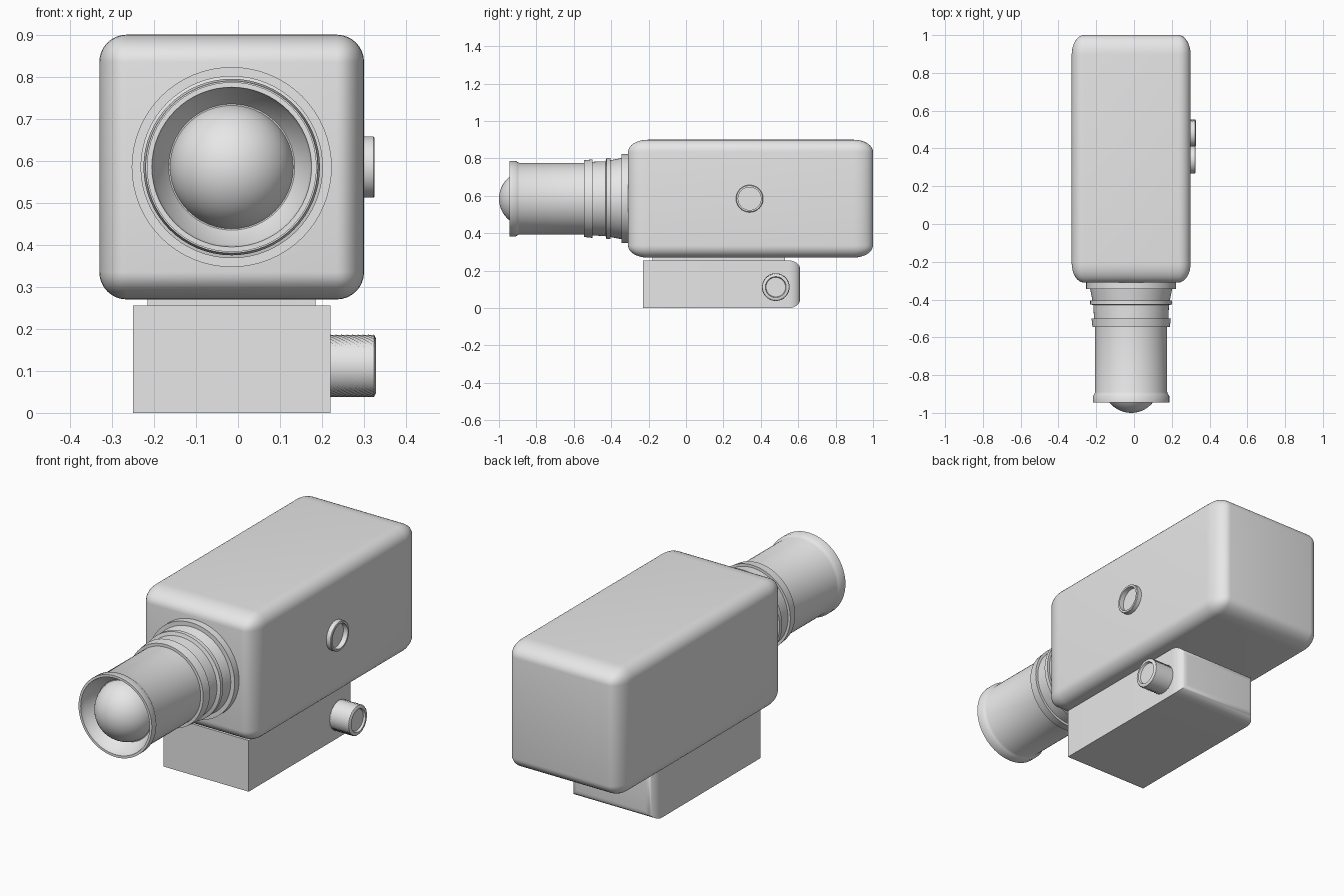
import bpy, bmesh, math
from mathutils import Matrix

if "Cube" in bpy.data.objects:
    bpy.data.objects.remove(bpy.data.objects["Cube"])

grey = bpy.data.materials.new("light grey")
grey.diffuse_color = (0.8, 0.8, 0.8, 1)
grey.use_nodes = True
grey.node_tree.nodes["Principled BSDF"].inputs["Base Color"].default_value = grey.diffuse_color


def finish(name, bm, angle=40):
    bmesh.ops.recalc_face_normals(bm, faces=bm.faces)
    me = bpy.data.meshes.new(name)
    bm.to_mesh(me)
    bm.free()
    me.materials.append(grey)
    ob = bpy.data.objects.new(name, me)
    bpy.context.collection.objects.link(ob)
    bpy.ops.object.select_all(action='DESELECT')
    ob.select_set(True)
    bpy.context.view_layer.objects.active = ob
    bpy.ops.object.shade_smooth_by_angle(angle=math.radians(angle))
    return ob


def box(name, lo, hi, bevel=0, pick=lambda e: True, stretch=1):
    """Box with rounded picked edges; stretch lengthens the rounding along y."""
    bm = bmesh.new()
    bmesh.ops.create_cube(bm, size=1)
    size = [h - l for l, h in zip(lo, hi)]
    bmesh.ops.scale(bm, vec=(size[0], size[1] / stretch, size[2]), verts=bm.verts)
    if bevel:
        bmesh.ops.bevel(bm, geom=[e for e in bm.edges if pick(e)], offset=bevel,
                        segments=8, profile=0.5, affect='EDGES')
    bmesh.ops.scale(bm, vec=(1, stretch, 1), verts=bm.verts)
    bmesh.ops.translate(bm, vec=[(l + h) / 2 for l, h in zip(lo, hi)], verts=bm.verts)
    return finish(name, bm)


def lathe(name, profile, centre, axis='Y', seg=64, closed=False, knurl=None):
    """Revolve (radius, position) points about the y or x axis."""
    bm = bmesh.new()
    rings = []
    for i, (r, p) in enumerate(profile):
        ring = []
        for k in range(1 if r == 0 else seg):
            a = 2 * math.pi * k / seg
            rr = r - (knurl(i, k) if knurl else 0)
            u, w = rr * math.cos(a), rr * math.sin(a)
            ring.append(bm.verts.new((u, p, w) if axis == 'Y' else (p, u, w)))
        rings.append(ring)
    pairs = list(zip(rings, rings[1:])) + ([(rings[-1], rings[0])] if closed else [])
    for a, b in pairs:
        for k in range(seg):
            n = (k + 1) % seg
            if len(a) == 1:
                bm.faces.new((a[0], b[k], b[n]))
            elif len(b) == 1:
                bm.faces.new((a[k], a[n], b[0]))
            else:
                bm.faces.new((a[k], a[n], b[n], b[k]))
    bmesh.ops.translate(bm, vec=centre, verts=bm.verts)
    return finish(name, bm)


# Camera body with elongated rounding along its length
box("camera_body", (-0.33, -0.31, 0.27), (0.30, 1.0, 0.90), 0.065, stretch=1.6)

# Mount plate and base, rounded only around the rear face
box("mount_plate", (-0.215, -0.18, 0.24), (0.185, 0.53, 0.28))
box("mount_base", (-0.25, -0.23, 0.0), (0.22, 0.61, 0.255), 0.045,
    pick=lambda e: all(v.co.y > 0 for v in e.verts), stretch=1.4)

# Lens barrel: flange, stepped rings, tube and flared lip with a funnel front
lathe("lens_barrel", [
    (0, -0.28), (0.238, -0.28), (0.238, -0.345), (0.217, -0.345), (0.205, -0.405),
    (0.217, -0.405), (0.217, -0.425), (0.2, -0.43), (0.197, -0.5),
    (0.21, -0.5), (0.205, -0.545), (0.191, -0.545), (0.191, -0.89),
    (0.195, -0.9), (0.202, -0.91), (0.202, -0.945), (0.19, -0.945),
    (0.185, -0.92), (0.15, -0.87), (0, -0.87)], (-0.015, 0, 0.585))

# Glass dome
bm = bmesh.new()
bmesh.ops.create_uvsphere(bm, u_segments=48, v_segments=24, radius=0.148,
                          matrix=Matrix.Translation((-0.015, -0.852, 0.585))
                          @ Matrix.Rotation(math.pi / 2, 4, 'X'))
finish("lens_glass", bm)

# Raised ring on the right side
lathe("side_ring", [(0.073, 0.29), (0.073, 0.322), (0.07, 0.325), (0.061, 0.325),
                    (0.061, 0.29)], (0, 0.34, 0.585), 'X', 48, closed=True)

# Knurled tightening knob with a dished end
rows = 16
side = [(0.074, 0.22 + 0.104 * i / rows) for i in range(rows + 1)]
lathe("tightening_knob",
      [(0, 0.20), (0.07, 0.20)] + side
      + [(0.066, 0.328), (0.056, 0.328), (0.052, 0.318), (0, 0.318)],
      (0, 0.48, 0.112), 'X', 72,
      knurl=lambda i, k: 0.004 if 2 <= i < 3 + rows and (i + k) % 2 else 0)
